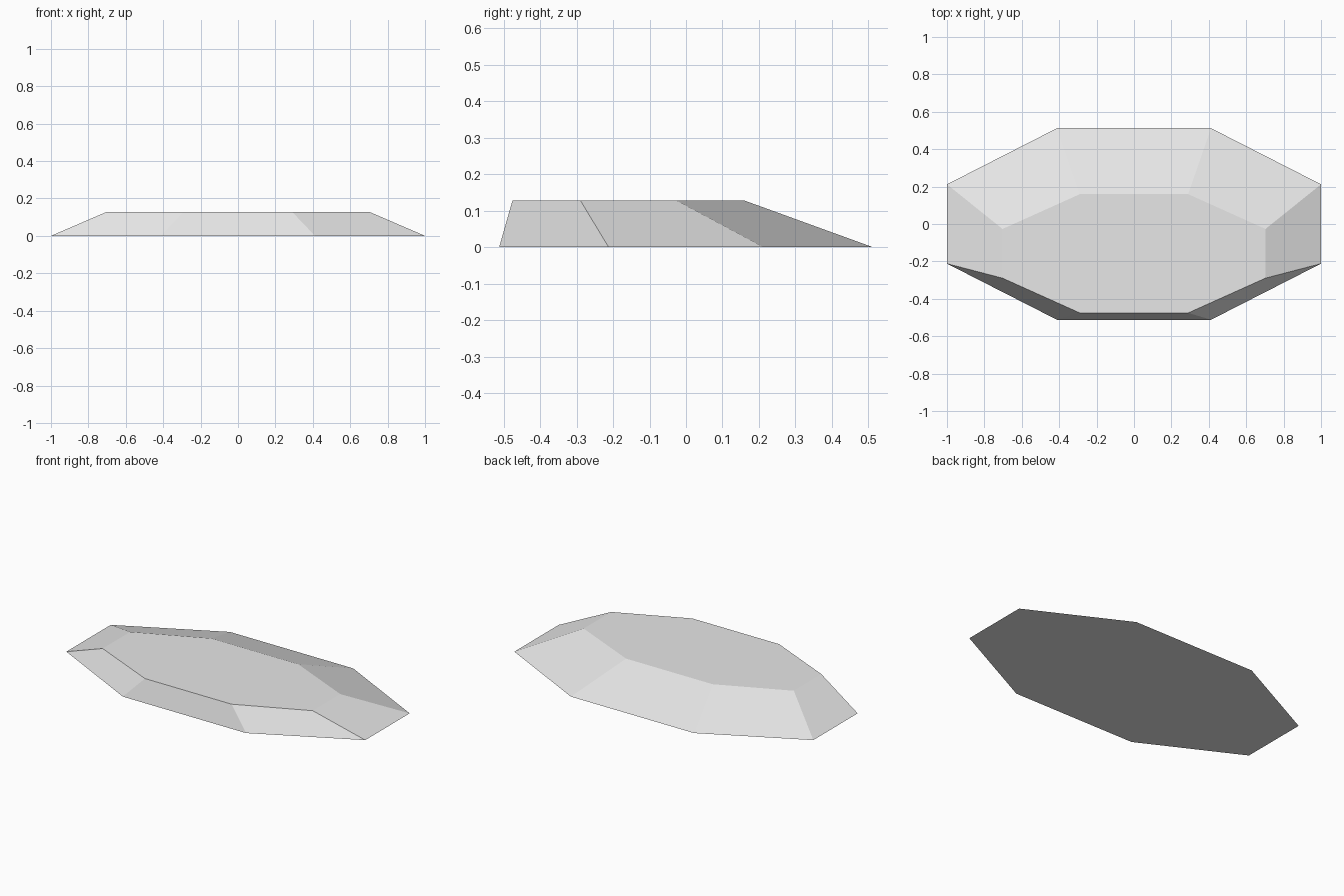
import bpy
import bmesh

cube = bpy.data.objects.get("Cube")
if cube:
    bpy.data.objects.remove(cube, do_unlink=True)

# Single plain grey
grey = bpy.data.materials.new("light_grey")
grey.use_nodes = True
colour = (0.8, 0.8, 0.8, 1)
grey.diffuse_color = colour
grey.node_tree.nodes["Principled BSDF"].inputs["Base Color"].default_value = colour

# One quarter of the stretched octagon outline, mirrored to a full ring
quarter = [(1.0, 0.212), (0.412, 0.512)]


def octagon():
    right = [(x, -y) for x, y in reversed(quarter)] + quarter
    left = [(-x, y) for x, y in reversed(right)]
    return right + left


def ring(bm, scale_x, scale_y, shift_y, z):
    return [bm.verts.new((x * scale_x, y * scale_y + shift_y, z)) for x, y in octagon()]


# Tapered slab: the flat top is smaller and shifted towards the front
bm = bmesh.new()
base = ring(bm, 1, 1, 0, 0)
top = ring(bm, 0.703, 0.62, -0.158, 0.128)
bm.faces.new(list(reversed(base)))
bm.faces.new(top)
for i in range(len(base)):
    j = (i + 1) % len(base)
    bm.faces.new((base[i], base[j], top[j], top[i]))
bmesh.ops.recalc_face_normals(bm, faces=bm.faces)

mesh = bpy.data.meshes.new("faceted_slab")
bm.to_mesh(mesh)
bm.free()
mesh.materials.append(grey)
slab = bpy.data.objects.new("faceted_slab", mesh)
bpy.context.collection.objects.link(slab)
